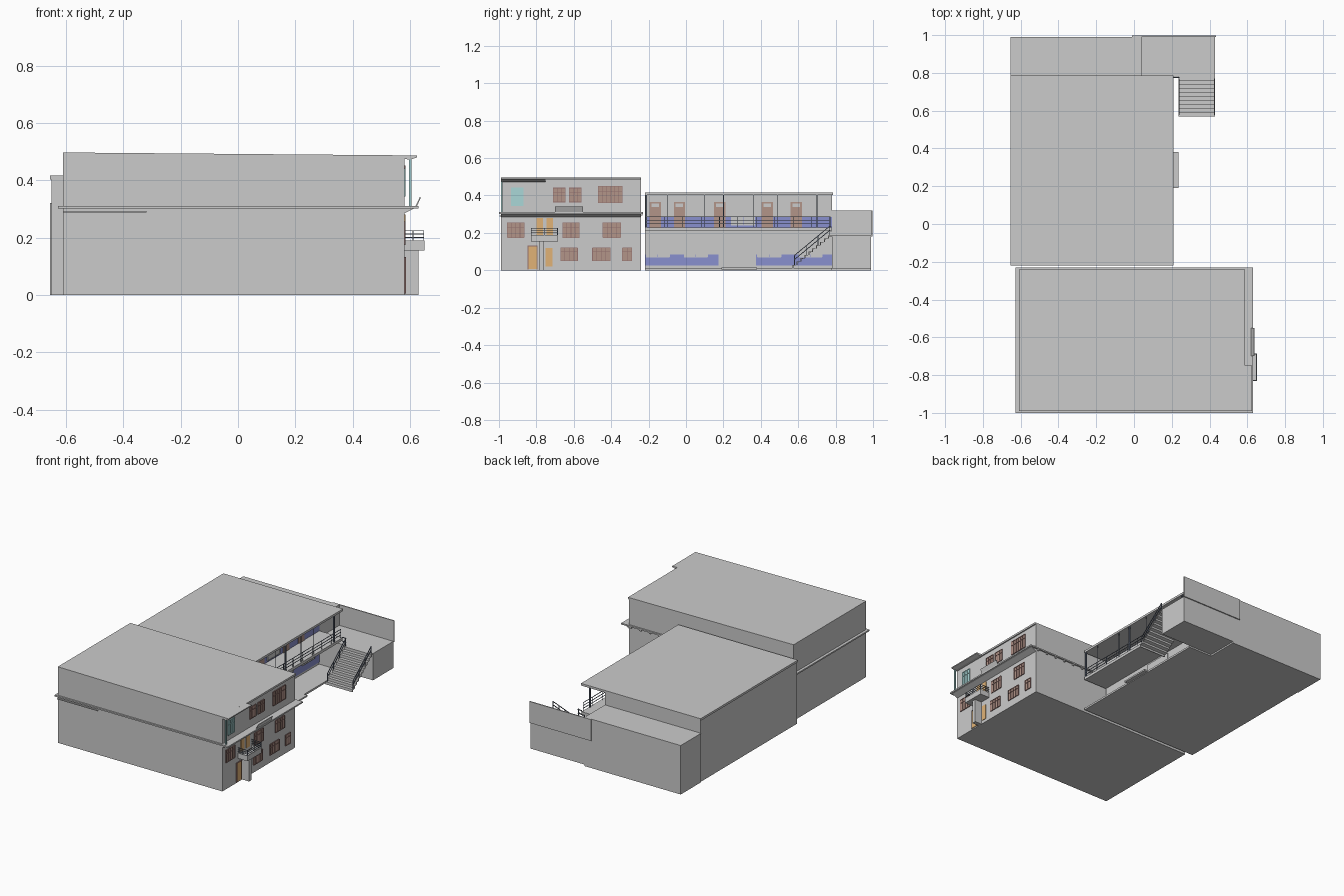
import bpy, bmesh, math
from mathutils import Vector, Matrix

if "Cube" in bpy.data.objects:
    bpy.data.objects.remove(bpy.data.objects["Cube"])

def mat(name, r, g, b):
    m = bpy.data.materials.new(name)
    m.diffuse_color = (r, g, b, 1)
    m.use_nodes = True
    m.node_tree.nodes["Principled BSDF"].inputs["Base Color"].default_value = m.diffuse_color
    return m

BLUE = mat("blue_paint", .25, .28, .62)
BROWN = mat("brown_wood", .45, .30, .25)
DARKBROWN = mat("dark_brown", .30, .17, .16)
ORANGE = mat("orange_wood", .75, .45, .18)
TEAL = mat("teal", .40, .68, .68)
STEEL = mat("dark_steel", .14, .17, .23)

def finish(name, bm, m=None):
    bmesh.ops.recalc_face_normals(bm, faces=bm.faces)
    me = bpy.data.meshes.new(name)
    bm.to_mesh(me)
    bm.free()
    ob = bpy.data.objects.new(name, me)
    bpy.context.collection.objects.link(ob)
    if m:
        me.materials.append(m)
    return ob

def boxes(name, items, m=None):
    # each item: x0, x1, y0, y1, z0, z1
    bm = bmesh.new()
    for x0, x1, y0, y1, z0, z1 in items:
        M = Matrix.Translation(((x0+x1)/2, (y0+y1)/2, (z0+z1)/2)) @ Matrix.Diagonal((x1-x0, y1-y0, z1-z0, 1))
        bmesh.ops.create_cube(bm, size=1, matrix=M)
    return finish(name, bm, m)

def prism(name, pts, a0, a1, axis, m=None):
    # profile in xz extruded along y, or in yz extruded along x
    bm = bmesh.new()
    put = (lambda p, a: (p[0], a, p[1])) if axis == 'y' else (lambda p, a: (a, p[0], p[1]))
    f = bm.faces.new([bm.verts.new(put(p, a0)) for p in pts])
    r = bmesh.ops.extrude_face_region(bm, geom=[f])
    d = Vector((0, a1-a0, 0)) if axis == 'y' else Vector((a1-a0, 0, 0))
    bmesh.ops.translate(bm, verts=[v for v in r['geom'] if isinstance(v, bmesh.types.BMVert)], vec=d)
    return finish(name, bm, m)

def bars(name, segs, t, m=STEEL):
    # square bars between pairs of points
    bm = bmesh.new()
    for a, b in segs:
        a, b = Vector(a), Vector(b)
        d = b - a
        M = Matrix.Translation((a+b)/2) @ d.to_track_quat('Z', 'Y').to_matrix().to_4x4() @ Matrix.Diagonal((t, t, d.length, 1))
        bmesh.ops.create_cube(bm, size=1, matrix=M)
    return finish(name, bm, m)

def window(name, x, y0, y1, z0, z1, n, m, frame):
    # glazed panel with a frame and n vertical divisions
    boxes(name + "_panel", [(x-.004, x+.002, y0, y1, z0, z1)], m)
    t = .003
    it = [(x, x+.005, y0+(y1-y0)*i/n-t/2, y0+(y1-y0)*i/n+t/2, z0, z1) for i in range(n+1)]
    it += [(x, x+.005, y0, y1, z-t/2, z+t/2) for z in (z0, z0+(z1-z0)*.7, z1)]
    boxes(name + "_frame", it, frame)

# ---------- front building ----------
F = .58
prism("front_building_body", [(-.61, 0), (F, 0), (F, .487), (-.61, .497)], -.99, -.24, 'y')
boxes("storey_band", [(-.628, .63, -1, -.23, .302, .311)])
prism("canopy_soffit", [(F, .285), (.615, .302), (F, .302)], -.99, -.24, 'y')
boxes("front_ledge", [(-.61, -.32, -.997, -.98, .287, .292)])
boxes("canopy_joists", [(x/100, x/100+.012, -.243, -.233, .292, .302) for x in range(-56, 57, 7)])
prism("roof_overhang", [(F-.01, .476), (.60, .472), (.625, .480), (.625, .4865), (F-.01, .487)], -.99, -.75, 'y')
boxes("roof_edge_strip", [(F-.01, .588, -.75, -.24, .475, .487)])
boxes("corner_column", [(.597, .605, -.988, -.980, .311, .476)], TEAL)

wins = [(-.955, -.865, .175, .255, 4), (-.66, -.57, .175, .255, 4), (-.445, -.35, .175, .255, 4),
        (-.67, -.58, .05, .12, 4), (-.50, -.405, .05, .12, 4), (-.34, -.29, .05, .12, 2),
        (-.71, -.645, .365, .44, 3), (-.625, -.56, .365, .44, 3), (-.47, -.34, .36, .45, 6)]
for i, w in enumerate(wins):
    window(f"front_window_{i+1}", F, *w, BROWN, DARKBROWN)
window("teal_window", F, -.935, -.87, .345, .44, 3, TEAL, TEAL)
for i, (a, b, c, d) in enumerate([(-.845, -.795, .008, .13), (-.75, -.715, .02, .12),
                                  (-.80, -.765, .19, .28), (-.745, -.71, .19, .28)]):
    boxes(f"front_door_{i+1}", [(F-.004, F+.004, a, b, c, d)], ORANGE)
boxes("front_door_frame", [(F, F+.006, y-.002, y+.002, .005, .132) for y in (-.845, -.795)]
      + [(F, F+.006, -.845, -.795, .128, .132)], DARKBROWN)

# balcony with rail and supporting fin
boxes("balcony", [(F, .65, -.83, -.685, .155, .162), (.645, .65, -.83, -.685, .155, .19),
                  (F, .65, -.83, -.825, .155, .19), (F, .65, -.69, -.685, .155, .19)])
boxes("balcony_support", [(F, .63, -.785, -.758, 0, .155)])
segs = []
for z in (.20, .212, .224):
    segs += [((F, -.828, z), (.648, -.828, z)), ((F, -.687, z), (.648, -.687, z)), ((.648, -.828, z), (.648, -.687, z))]
for x, y in [(.648, -.828), (.648, -.757), (.648, -.687), (.61, -.828), (.61, -.687)]:
    segs.append(((x, y, .19), (x, y, .225)))
bars("balcony_rail", segs, .003)
# tilted board above the canopy
prism("tilted_board", [(.62, .311), (.625, .311), (.638, .340), (.634, .341)], -.70, -.55, 'y')

# ---------- rear building ----------
W, E = .04, .21
boxes("rear_building_body", [(-.65, W, -.22, .78, 0, .407)])
boxes("rear_ground_slab", [(-.65, E, -.22, .78, 0, .012)])
boxes("walkway_slab", [(W, E, -.22, .78, .212, .230)])
boxes("rear_roof", [(-.655, E, -.22, .785, .403, .417)])
boxes("entrance_step", [(E, .235, .19, .38, .004, .014)])
boxes("blue_band", [(W-.002, W+.002, -.22, .175, .025, .085), (W-.002, W+.002, .375, .78, .025, .085),
                    (W-.002, W+.002, -.22, .78, .23, .285)], BLUE)
boxes("entrance_panel", [(W, W+.006, .178, .372, .014, .20)])
for i, y in enumerate((-.165, -.035, .18, .435, .59)):
    boxes(f"rear_door_{i+1}", [(W, W+.006, y-.03, y+.03, .23, .365)], BROWN)
    boxes(f"rear_door_light_{i+1}", [(W, W+.008, y-.02, y+.02, .338, .356)])
for i, (y, z0, z1) in enumerate([(-.15, .07, .155), (.053, .07, .155), (.445, .07, .155), (.665, .07, .155), (.305, .24, .355)]):
    boxes(f"rear_window_{i+1}", [(W, W+.005, y-.063, y-.003, z0, z1), (W, W+.005, y+.003, y+.063, z0, z1)])
    e = [(W, W+.007, y+k-.0015, y+k+.0015, z0, z1) for k in (-.063, -.003, .003, .063)]
    boxes(f"rear_window_frame_{i+1}", e + [(W, W+.007, y-.063, y+.063, z-.0015, z+.0015) for z in (z0, z1)])

# walkway rail and posts
X = E - .006
segs = [((X, -.215, z), (X, .77, z)) for z in (.25, .268, .287)]
segs += [((X, -.215+.0985*i, .23), (X, -.215+.0985*i, .287)) for i in range(11)]
segs += [((X, y, .23), (X, y, .404)) for y in (-.1, .1, .36, .49)]
bars("walkway_rail", segs, .003)
bars("walkway_posts", [((X, y, .23), (X, y, .404)) for y in (-.213, .2, .7)], .007)

# ---------- terrace, landing and stairs ----------
boxes("rear_terrace_block", [(-.655, W, .78, .99, 0, .32)])
boxes("landing_block", [(W, .43, .78, .99, .01, .185)])
boxes("landing_back_wall", [(-.01, .435, .99, .997, .18, .32)])

N, y0, z0, dy, dz = 10, .57, .012, .021, .0175
top, low = [], []
for i in range(N):
    top += [(y0+i*dy, z0+i*dz), (y0+i*dy, z0+(i+1)*dz)]
    low += [(y0+i*dy+.005, z0+i*dz), (y0+i*dy+.005, z0+(i+1)*dz-.005)]
top.append((y0+N*dy, z0+N*dz))
low.append((y0+N*dy, z0+N*dz-.005))
prism("stairs", top + low[::-1], .235, .43, 'x')
segs = []
for x in (.24, .425):
    for h in (.028, .05):
        segs.append(((x, y0+.01, z0+dz+h), (x, y0+.20, z0+N*dz+h)))
    for i in range(0, N, 3):
        y, z = y0+.01+i*dy, z0+(i+1)*dz
        segs.append(((x, y, z), (x, y, z+.05)))
for z in (.21, .235):
    segs.append(((E, .775, z), (.24, .775, z)))
bars("stair_rail", segs, .004)
